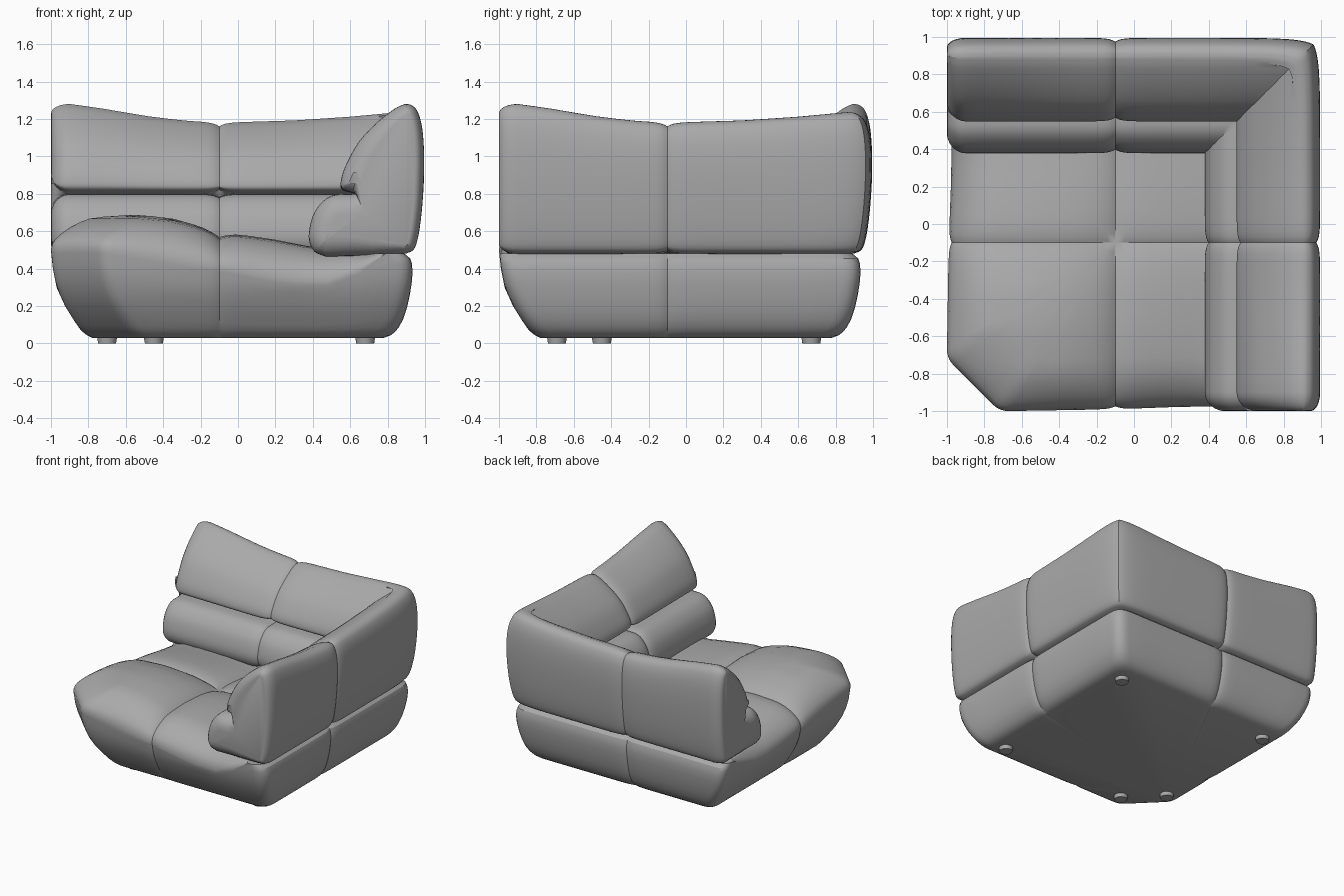
import bpy, bmesh, math
from mathutils import Vector

if "Cube" in bpy.data.objects:
    bpy.data.objects.remove(bpy.data.objects["Cube"])

leather = bpy.data.materials.new("grey_leather")
leather.diffuse_color = (0.40, 0.40, 0.40, 1)
leather.use_nodes = True
leather.node_tree.nodes["Principled BSDF"].inputs["Base Color"].default_value = leather.diffuse_color
MID = -0.1                       # the seams cross at x = y = MID


def lerp_table(table, v):
    """Piecewise linear lookup."""
    if v <= table[0][0]:
        return table[0][1]
    for (a, fa), (b, fb) in zip(table, table[1:]):
        if v <= b:
            return fa + (fb - fa) * (v - a) / (b - a)
    return table[-1][1]


def smooth_arc(pts, n=4):
    """Catmull-Rom through the points, last point left out."""
    p = [Vector(q) for q in pts]
    p = [2 * p[0] - p[1]] + p + [2 * p[-1] - p[-2]]
    out = []
    for i in range(1, len(p) - 2):
        a, b, c, d = p[i - 1:i + 3]
        for k in range(n):
            t = k / n
            out.append(0.5 * (2 * b + (c - a) * t + (2 * a - 5 * b + 4 * c - d) * t * t
                              + (3 * b - a - 3 * c + d) * t ** 3))
    return out


def finish(bm, name, angle=30):
    bmesh.ops.remove_doubles(bm, verts=bm.verts, dist=0.0005)
    bmesh.ops.recalc_face_normals(bm, faces=bm.faces)
    me = bpy.data.meshes.new(name)
    bm.to_mesh(me)
    bm.free()
    ob = bpy.data.objects.new(name, me)
    bpy.context.collection.objects.link(ob)
    me.materials.append(leather)
    bpy.ops.object.select_all(action='DESELECT')
    ob.select_set(True)
    bpy.context.view_layer.objects.active = ob
    bpy.ops.object.shade_smooth_by_angle(angle=math.radians(angle))
    return ob


def skin(bm, rings):
    for r0, r1 in zip(rings, rings[1:]):
        n = len(r0)
        for i in range(n):
            bm.faces.new((r0[i], r0[(i + 1) % n], r1[(i + 1) % n], r1[i]))


# ---------- backrest: one cushioned section swept along both walls ----------
outer = [(.90, .48), (.945, .51), (.972, .62), (.99, .8), (.995, 1.0),
         (.985, 1.15), (.96, 1.24), (.925, 1.275), (.89, 1.28)]
upper = [(.89, 1.28), (.83, 1.25), (.73, 1.17), (.64, 1.07), (.575, .95),
         (.55, .87), (.56, .825), (.63, .80)]
lower = [(.63, .80), (.50, .79), (.42, .72), (.385, .63), (.38, .55),
         (.41, .49), (.47, .465)]
section = (smooth_arc(outer) + smooth_arc(upper) + smooth_arc(lower)
           + smooth_arc([(.47, .465), (.72, .47), (.90, .48)], 2))
N = len(section)
normals = []
for i in range(N):
    t = section[(i + 1) % N] - section[i - 1]
    normals.append(Vector((t.y, -t.x)).normalized())

top_height = [(-1, 1.28), (-.9, 1.28), (-.75, 1.26), (-.5, 1.217), (-.3, 1.192),
              (MID, 1.18), (.3, 1.192), (.6, 1.212), (.9, 1.24)]


def pinch(dist, width=.03):
    return math.exp(-abs(dist) / width)


def wall_point(i, x, t, end):
    """Section point i; t runs from the seam to the mitre, end is edge rounding."""
    d, z = section[i]
    n = normals[i]
    shrink = end * (.05 + .06 * min(1, max(0, (.9 - d) / .3)))
    run = x if t is None else MID + t * (d - MID)
    shrink += .02 * pinch(run - MID)
    d -= n.x * shrink
    if t is not None:
        if section[i].x > .85:
            d -= .035 * t ** 10
        x = MID + t * (d - MID)
    if z > .8:
        z = .8 + (z - .8) * (lerp_table(top_height, x) - .8) / .48
    return x, d, z - n.y * shrink


stations = []
for k in range(7):               # rounded free end
    a = k / 6 * math.pi / 2
    stations.append((-1 + .1 * (1 - math.cos(a)), None, 1 - math.sin(a)))
stations += [(x, None, 0) for x in (-.82, -.72, -.6, -.48, -.36, -.27, -.2,
                                   -.16, -.135, -.115)]
stations += [(MID, t, 0) for t in (0, .015, .035, .07, .12, .2, .3, .4, .5, .6,
                                  .7, .78, .85, .9, .94, .97, 1)]
bm = bmesh.new()
for swap in (False, True):       # back wall, then side wall across the diagonal
    rings = []
    for x, t, end in stations:
        ring = []
        for i in range(N):
            px, py, pz = wall_point(i, x, t, end)
            ring.append(bm.verts.new((py, px, pz) if swap else (px, py, pz)))
        rings.append(ring)
    skin(bm, rings)
    bm.faces.new(rings[0])
finish(bm, "backrest")

# ---------- base and seat: rings around a cut-corner square ----------
front_edge = [(.03, -.78), (.045, -.81), (.07, -.84), (.12, -.875), (.2, -.925),
              (.3, -.97), (.4, -.99), (.5, -1)]
rear_edge = [(.03, .78), (.045, .82), (.07, .85), (.12, .88), (.2, .907),
             (.3, .927), (.4, .935), (.45, .925), (.48, .89)]
rim_height = [(-1, .52), (-.72, .51), (MID, .405), (.2, .345), (.4, .325),
              (.52, .33), (.62, .37), (.68, .44), (.72, .48)]
seat_lift = [(-1, .8), (-.8, .93), (-.55, 1), (-.35, .92), (-.2, .75), (MID, .6),
             (0, .58), (.2, .46), (.4, .3), (.9, .15)]


def outline(z):
    lo, hi = lerp_table(front_edge, z), lerp_table(rear_edge, z)
    cut = .28
    corners = [Vector(c) for c in ((lo, lo + cut), (lo + cut, lo), (hi, lo),
                                   (hi, hi), (lo, hi))]
    radii = (.05, .05, .1, .1, .08)
    pts = []
    for i, c in enumerate(corners):
        nxt = corners[(i + 1) % 5]
        prv = corners[i - 1]
        a = c + (prv - c).normalized() * radii[i]
        b = c + (nxt - c).normalized() * radii[i]
        for k in range(6):       # rounded corner
            t = k / 5
            pts.append(a * (1 - t) ** 2 + c * 2 * t * (1 - t) + b * t * t)
        e = nxt + (c - nxt).normalized() * radii[(i + 1) % 5]
        if i == 0:               # cut corner
            pts += [b.lerp(e, k / 6) for k in range(1, 6)]
        else:                    # long side, denser at its seam
            ax = 0 if abs(e.x - b.x) > abs(e.y - b.y) else 1
            m = b.lerp(e, (MID - b[ax]) / (e[ax] - b[ax]))
            steps = (.02, .05, .1, .18, .3, .45, .62, .8)
            pts += [m.lerp(b, s) for s in reversed(steps)] + [m]
            pts += [m.lerp(e, s) for s in steps]
    return pts


def rim(p):
    if p.y < p.x and p.y < -.6:
        return lerp_table(rim_height, p.x)
    return lerp_table(rim_height, p.y) if p.x < -.6 else .48


def pinched(p):
    near = min(abs(p.x - MID), abs(p.y - MID))
    c = Vector((MID, MID))
    return c + (p - c) * (1 - .018 * pinch(near))


rims = [rim(p) for p in outline(.45)]
M = len(rims)
bm = bmesh.new()
rings = []
for t in (0, .03, .07, .13, .22, .35, .5, .65, .78, .88, .94, 1):   # outer sides
    ring = []
    for i in range(M):
        z = .03 + t * (rims[i] - .03)
        p = outline(z)[i]
        if t > 0:
            p = pinched(p)
        ring.append(bm.verts.new((p.x, p.y, z)))
    rings.append(ring)
edge = [v.co.copy() for v in rings[-1]]


def seat_z(x, y):
    seam = pinch(x - MID, .045) + pinch(y - MID, .045)
    return .44 + .25 * lerp_table(seat_lift, x) * lerp_table(seat_lift, y) - .022 * min(seam, 1.3)


for s in (.99, .975, .95, .92, .88, .83, .77, .7, .62, .53, .44, .35, .26, .18, .11, .05):
    f = math.sqrt(1 - max(0, 1 - (1 - s) / .3) ** 2)
    ring = []
    for e in edge:               # puffed seat top
        x, y = MID + s * (e.x - MID), MID + s * (e.y - MID)
        ring.append(bm.verts.new((x, y, e.z + (seat_z(x, y) - e.z) * f)))
    rings.append(ring)
skin(bm, rings)
centre = bm.verts.new((MID, MID, seat_z(MID, MID)))
for i in range(M):
    bm.faces.new((rings[-1][i], rings[-1][(i + 1) % M], centre))
bm.faces.new(rings[0])
finish(bm, "base_and_seat")

# ---------- feet ----------
for i, (x, y) in enumerate(((-.7, -.45), (-.45, -.69), (.68, -.69), (.68, .67), (-.7, .67))):
    bm = bmesh.new()
    bmesh.ops.create_cone(bm, cap_ends=True, segments=24, radius1=.048, radius2=.054, depth=.04)
    bmesh.ops.translate(bm, verts=bm.verts, vec=(x, y, .02))
    finish(bm, f"foot_{i + 1}")
